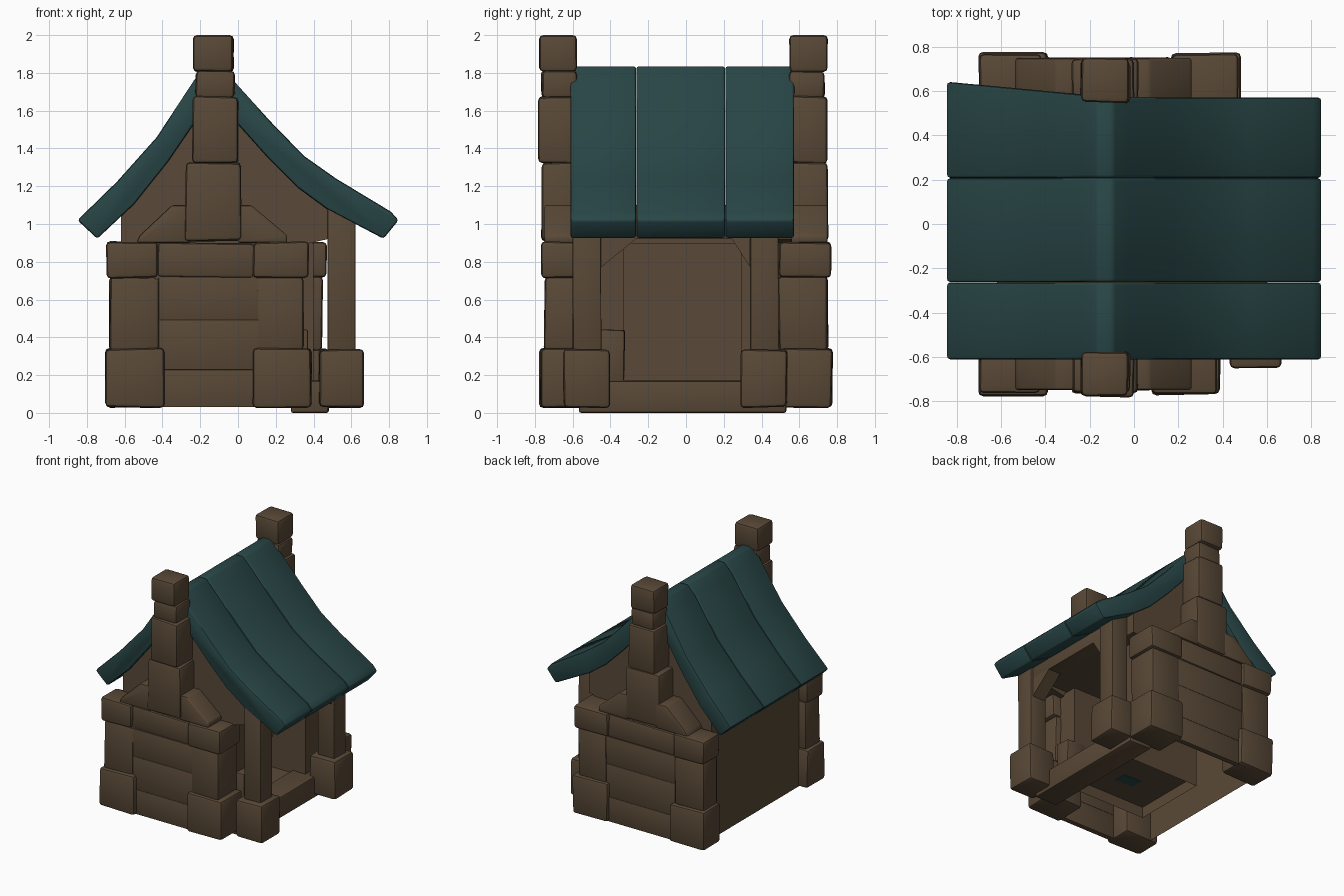
import bpy, bmesh, random
from mathutils import Vector

if "Cube" in bpy.data.objects:
    bpy.data.objects.remove(bpy.data.objects["Cube"])

random.seed(4)

def material(name, rgb):
    m = bpy.data.materials.new(name)
    m.diffuse_color = (*rgb, 1)
    m.use_nodes = True
    m.node_tree.nodes["Principled BSDF"].inputs["Base Color"].default_value = m.diffuse_color
    return m

BROWN = material("brown stone and timber", (0.100, 0.066, 0.038))
TEAL = material("teal roof", (0.022, 0.062, 0.063))

def finish(name, bm, mat, bevel):
    """Round the edges and turn the bmesh into a smooth shaded object."""
    bmesh.ops.recalc_face_normals(bm, faces=bm.faces)
    if bevel:
        edges = [e for e in bm.edges if e.calc_face_angle(0) > 0.5]
        bmesh.ops.bevel(bm, geom=edges, offset=bevel, segments=2, profile=0.5,
                        affect='EDGES', clamp_overlap=True)
    mesh = bpy.data.meshes.new(name)
    bm.to_mesh(mesh)
    bm.free()
    mesh.materials.append(mat)
    for p in mesh.polygons:
        p.use_smooth = True
    mesh.set_sharp_from_angle(angle=0.75)
    ob = bpy.data.objects.new(name, mesh)
    bpy.context.collection.objects.link(ob)
    return ob

def block(name, x, y, z, bevel=0.022, wobble=0.005, mat=BROWN):
    """Box from three ranges, with slightly uneven corners."""
    y = sorted(y)
    bm = bmesh.new()
    bmesh.ops.create_cube(bm, size=1)
    for v in bm.verts:
        pos = [(r[0] if c < 0 else r[1]) for r, c in zip((x, y, z), v.co)]
        jit = Vector([random.uniform(-wobble, wobble) for _ in range(3)])
        if pos[2] > 1.99 or pos[2] < 0.02:
            jit.z = 0
        v.co = Vector(pos) + jit
    return finish(name, bm, mat, bevel)

PLACE = {'x': lambda p, d: (d, p[0], p[1]),
         'y': lambda p, d: (p[0], d, p[1]),
         'z': lambda p, d: (p[0], p[1], d)}

def prism(name, pts, axis, a, b, mat, bevel=0.0, tweak=None, open_start=False):
    """Extrude a 2D profile along an axis."""
    bm = bmesh.new()
    lo = [bm.verts.new(PLACE[axis](p, a)) for p in pts]
    hi = [bm.verts.new(PLACE[axis](p, b)) for p in pts]
    n = len(pts)
    if not open_start:
        bm.faces.new(lo)
    bm.faces.new(hi[::-1])
    for i in range(n):
        bm.faces.new((lo[i], hi[i], hi[(i + 1) % n], lo[(i + 1) % n]))
    if tweak:
        for v in bm.verts:
            tweak(v)
    return finish(name, bm, mat, bevel)

# Roof: three bent planks sharing one profile
outer = [(-0.85, 1.02), (-0.64, 1.225), (-0.43, 1.46), (-0.23, 1.765), (-0.165, 1.835),
         (-0.095, 1.835), (-0.02, 1.755), (0.17, 1.545), (0.35, 1.36), (0.52, 1.24), (0.81, 1.065), (0.85, 1.02)]
inner = [(0.77, 0.922), (0.47, 1.08), (0.32, 1.19), (0.15, 1.36), (-0.02, 1.55),
         (-0.13, 1.66), (-0.22, 1.55), (-0.37, 1.33), (-0.55, 1.105), (-0.745, 0.922)]

def skew(v):
    # back edge flares out towards the left eave
    if v.co.y > 0.5 and v.co.x < -0.1:
        v.co.y += 0.07 * (-0.1 - v.co.x) / 0.74

for i, (a, b) in enumerate([(-0.612, -0.264), (-0.263, 0.207), (0.208, 0.572)]):
    prism(f"roof_plank_{i + 1}", outer + inner, 'y', a, b, TEAL, 0.014, skew)

# Gable walls under the roof, front and back
gable = [(-0.62, 0.88), (-0.62, 1.08), (-0.35, 1.40), (-0.2, 1.62), (-0.13, 1.7),
         (-0.02, 1.61), (0.3, 1.26), (0.475, 1.13), (0.475, 0.92), (0.3, 0.88)]
prism("front_gable", gable, 'y', -0.585, -0.45, BROWN)
prism("back_gable", gable, 'y', 0.40, 0.56, BROWN)

# Thick lower walls around the room, open towards the porch and hollow below
plan = [(-0.62, -0.735), (0.3, -0.735), (0.3, -0.33), (-0.36, -0.33),
        (-0.36, 0.29), (0.40, 0.29), (0.40, 0.735), (-0.62, 0.735)]
prism("lower_walls", plan, 'z', 0.03, 0.90, BROWN, open_start=True)
block("left_upper_wall", (-0.62, -0.52), (-0.58, 0.56), (0.89, 1.06), 0, 0)
block("room_floor", (-0.36, 0.32), (-0.33, 0.29), (0.12, 0.15), 0, 0)
block("floor_underside_patch", (-0.10, 0.06), (-0.14, -0.04), (0.115, 0.121), 0, 0, TEAL)
block("ceiling", (-0.53, 0.56), (-0.5, 0.45), (0.925, 0.96), 0, 0)

# Stonework and chimney on each end
for end, s, wide in (("front", -1, 0.0), ("back", 1, 0.09)):
    def stone(part, x, y, z, **k):
        block(f"{end}_{part}", x, (s * y[0], s * y[1]), z, **k)
    # corner piers
    stone("left_base", (-0.70, -0.39), (0.55, 0.775), (0.03, 0.34))
    stone("right_base", (0.08 + wide, 0.39 + wide), (0.50, 0.772), (0.03, 0.34))
    stone("left_pier", (-0.68, -0.42), (0.56, 0.75), (0.33, 0.72))
    stone("right_pier", (0.10 + wide, 0.345 + wide * 1.15), (0.49, 0.75), (0.33, 0.72))
    # band of capping stones
    stone("left_cap", (-0.695, -0.42), (0.56, 0.765), (0.715, 0.905))
    stone("middle_cap", (-0.425, 0.085 + wide), (0.5, 0.75), (0.715, 0.9))
    stone("right_cap", (0.08 + wide, 0.372 + wide * 1.1), (0.49, 0.768), (0.715, 0.905))
    # panel boards between the piers
    for i, (a, b) in enumerate([(0.03, 0.228), (0.228, 0.492), (0.492, 0.715)]):
        stone(f"panel_{i + 1}", (-0.42, 0.12 + wide), (0.7, 0.742), (a, b), bevel=0.003, wobble=0)
    # sloped shoulders beside the chimney
    prism(f"{end}_left_shoulder", [(-0.54, 0.90), (-0.52, 0.94), (-0.35, 1.10), (-0.25, 1.10), (-0.25, 0.90)],
          'y', s * 0.55, s * 0.75, BROWN, 0.012)
    prism(f"{end}_right_shoulder", [(0.0, 0.90), (0.0, 1.10), (0.07, 1.10), (0.26, 0.94), (0.26, 0.90)],
          'y', s * 0.55, s * 0.75, BROWN, 0.012)
    # chimney stack
    d = 0.0 if s < 0 else 0.03
    stone("chimney_1", (-0.28, 0.018), (0.55, 0.765 - d / 2), (0.91, 1.325))
    stone("chimney_2", (-0.242, 0.0), (0.55, 0.78 - d), (1.32, 1.675))
    stone("chimney_3", (-0.225, -0.02), (0.58 - d, 0.765 - d), (1.67, 1.81))
    stone("chimney_4", (-0.236, -0.026), (0.58 - d, 0.78 - d), (1.805, 2.0))

# Porch posts with stone feet and corner braces
for end, a, b, tip in (("front", -0.60, -0.45, -0.26), ("back", 0.34, 0.49, 0.24)):
    block(f"{end}_porch_post", (0.475, 0.62), (a, b), (0.3, 1.10), 0.008, 0.002)
    block(f"{end}_porch_foot", (0.428, 0.667), (a - 0.05, b + 0.045), (0.03, 0.335))
    edge = b if end == "front" else a
    prism(f"{end}_porch_brace", [(edge, 0.77), (tip, 0.925), (edge, 0.925)], 'x', 0.49, 0.60, BROWN)
block("porch_header", (0.49, 0.60), (-0.5, 0.45), (0.92, 1.10), 0.004, 0)

# Threshold beam, and low stone inside the doorway
block("threshold", (0.28, 0.48), (-0.565, 0.53), (0.0, 0.17), 0.012, 0.002)
block("doorway_stone", (0.2, 0.37), (-0.45, -0.325), (0.15, 0.44), 0.012, 0.003)
